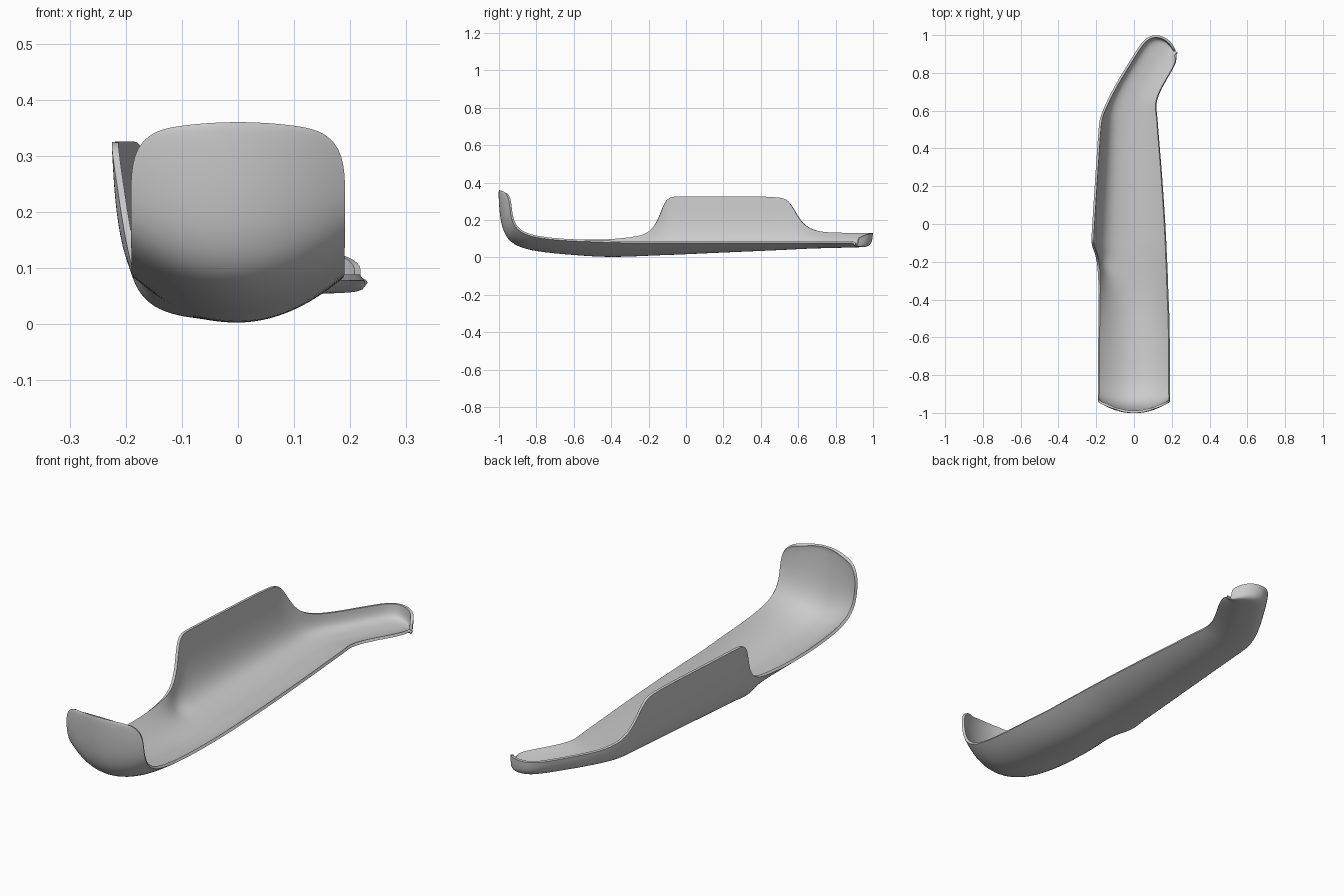
import bpy
from mathutils import Vector

HALF = 9  # columns on each side of the centre line

# upturned front cap, from its top rim down: half width, edge y, edge z, centre y, centre z
CAP = [
    (.105, -.978, .353, -1.0, .360), (.145, -.965, .346, -1.002, .35),
    (.172, -.953, .325, -1.002, .33), (.185, -.946, .30, -1.001, .303),
    (.191, -.942, .265, -.998, .255), (.191, -.935, .21, -.989, .18),
    (.191, -.917, .165, -.967, .115), (.19, -.88, .13, -.925, .068),
    (.19, -.81, .105, -.83, .034), (.19, -.66, .088, -.66, .017),
    (.188, -.48, .083, -.48, .003),
]
# tray and side wall: left rim x, y, z, right rim x, y, floor z
TRAY = [
    (-.187, -.36, .092, .182, -.38, .002), (-.19, -.27, .105, .18, -.29, .005),
    (-.195, -.21, .125, .177, -.22, .008), (-.204, -.165, .17, .174, -.17, .010),
    (-.213, -.14, .23, .173, -.14, .011), (-.223, -.115, .297, .172, -.11, .012),
    (-.226, -.085, .325, .17, -.08, .013), (-.223, -.03, .325, .168, -.03, .015),
    (-.205, .25, .325, .15, .25, .028), (-.188, .50, .325, .13, .48, .038),
    (-.183, .55, .308, .126, .54, .041), (-.17, .59, .235, .122, .58, .043),
    (-.15, .635, .165, .118, .61, .045), (-.11, .72, .132, .118, .645, .048),
    (-.03, .85, .13, .14, .71, .05), (.035, .955, .13, .207, .82, .053),
    (.07, .99, .13, .222, .855, .054), (.115, 1.004, .13, .225, .875, .055),
    (.165, .99, .128, .225, .885, .056), (.2, .96, .12, .225, .89, .058),
    (.218, .925, .105, .226, .892, .062),
]


def half_section(centre, rim, w):
    """Curve from the centre line to the rim: w=0 shallow bowl, w=1 upright wall."""
    d = rim - centre
    flat, up = Vector((d.x, d.y, 0)), Vector((0, 0, d.z))
    if w is None:  # parabolic bowl for the cap
        a, b = Vector((d.x / 3, 0, 0)), Vector((d.x * 2 / 3, d.y / 3, d.z / 3))
    else:
        a = flat * (.33 + .42 * w)
        b = flat * (.67 + .29 * w) + up * (.33 - .16 * w)
    pts = []
    for i in range(HALF + 1):
        t = i / HALF
        s = 1 - t
        pts.append(centre + a * (3 * s * s * t) + b * (3 * s * t * t) + d * t ** 3)
    return pts


rows = []
for hw, ye, ze, yc, zc in CAP:
    c = Vector((0, yc, zc))
    left = half_section(c, Vector((-hw, ye, ze)), None)
    right = half_section(c, Vector((hw, ye, ze)), None)
    rows.append(left[::-1] + right[1:])
for lx, ly, lz, rx, ry, zb in TRAY:
    c = Vector(((lx + rx) / 2, (ly + ry) / 2, zb))
    w = max(0, min(1, (lz - .085) / .04))
    left = half_section(c, Vector((lx, ly, lz)), w)
    right = half_section(c, Vector((rx, ry, .078)), 0)
    rows.append(left[::-1] + right[1:])

# skin the sections, outside facing down
n = len(rows[0])
faces = [(i * n + j, (i + 1) * n + j, (i + 1) * n + j + 1, i * n + j + 1)
         for i in range(len(rows) - 1) for j in range(n - 1)]
mesh = bpy.data.meshes.new("curved_tray_shell")
mesh.from_pydata([p for r in rows for p in r], [], faces)
shell = bpy.data.objects.new("curved_tray_shell", mesh)
bpy.context.collection.objects.link(shell)

# smooth surface, then thickness inward
sub = shell.modifiers.new("smooth", 'SUBSURF')
sub.levels = sub.render_levels = 2
solid = shell.modifiers.new("thickness", 'SOLIDIFY')
solid.thickness = .012
solid.offset = -1

bpy.context.view_layer.objects.active = shell
shell.select_set(True)
for m in ("smooth", "thickness"):
    bpy.ops.object.modifier_apply(modifier=m)
bpy.ops.object.shade_smooth_by_angle(angle=.7)
